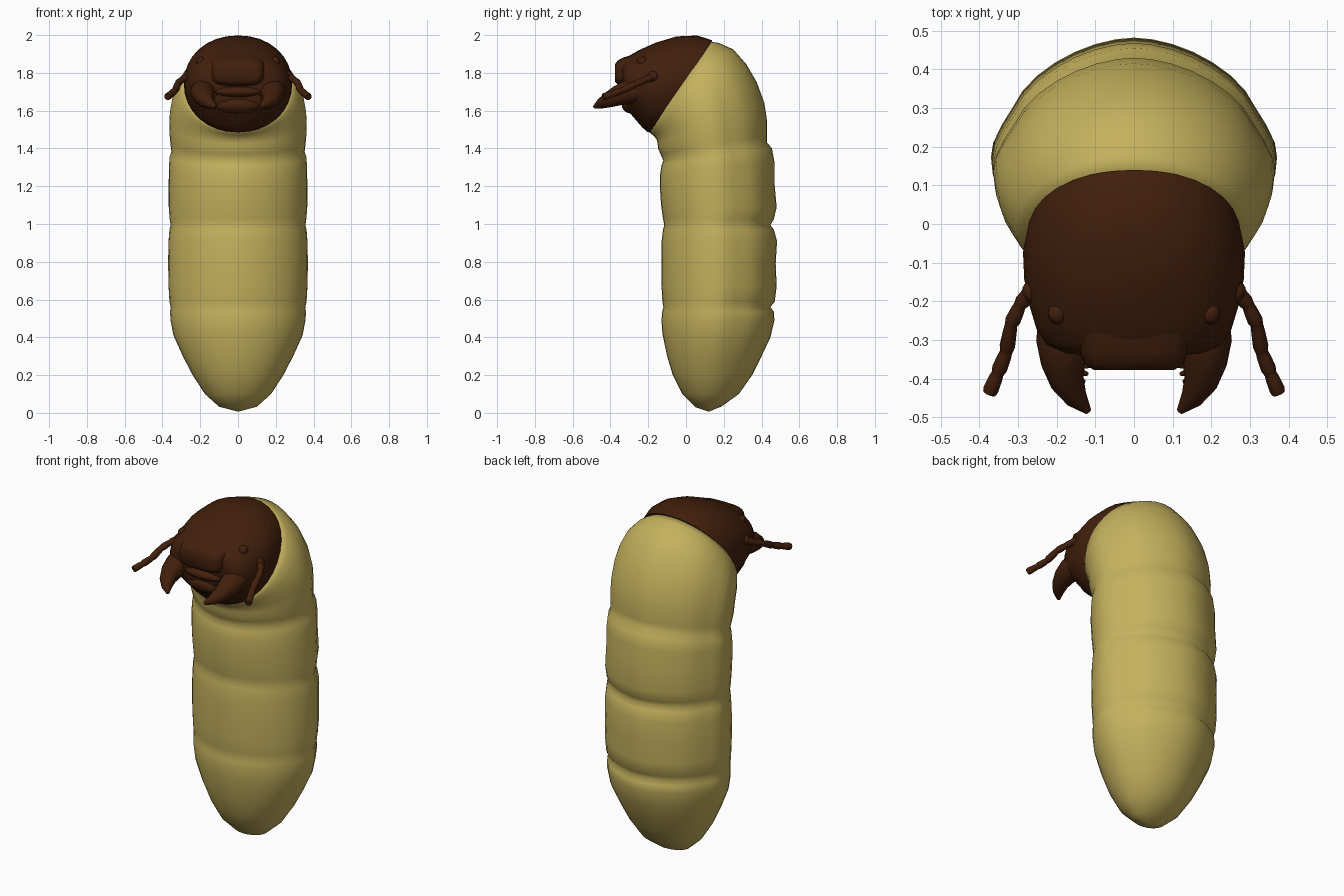
import bpy, bmesh, math
from mathutils import Vector

if "Cube" in bpy.data.objects:
    bpy.data.objects.remove(bpy.data.objects["Cube"])


def material(name, rgb):
    m = bpy.data.materials.new(name)
    m.diffuse_color = (*rgb, 1)
    m.use_nodes = True
    m.node_tree.nodes["Principled BSDF"].inputs["Base Color"].default_value = m.diffuse_color
    return m


CREAM = material("cream_skin", (0.56, 0.44, 0.11))
BROWN = material("dark_brown_shell", (0.054, 0.014, 0.0035))


def skin(name, rings, mat, angle=45):
    """Join equal-length rings of points into a closed smooth surface."""
    bm = bmesh.new()
    rows = [[bm.verts.new(p) for p in ring] for ring in rings]
    n = len(rows[0])
    for a, b in zip(rows, rows[1:]):
        for i in range(n):
            bm.faces.new((a[i], a[(i + 1) % n], b[(i + 1) % n], b[i]))
    bm.faces.new(rows[0])
    bm.faces.new(rows[-1])
    bmesh.ops.recalc_face_normals(bm, faces=bm.faces)
    return finish(name, bm, mat, angle)


def finish(name, bm, mat, angle=45):
    me = bpy.data.meshes.new(name)
    bm.to_mesh(me)
    bm.free()
    me.materials.append(mat)
    ob = bpy.data.objects.new(name, me)
    bpy.context.collection.objects.link(ob)
    bpy.context.view_layer.objects.active = ob
    ob.select_set(True)
    bpy.ops.object.shade_smooth_by_angle(angle=math.radians(angle))
    ob.select_set(False)
    return ob


def oval(front, back, width, n=32, front_exp=2.0, back_exp=2.0, dent=0.0):
    """Tilted oval spanning a front and a back (y, z) point."""
    f, b = Vector((0, *front)), Vector((0, *back))
    mid, half = (f + b) / 2, (b - f) / 2
    pts = []
    for i in range(n):
        t = 2 * math.pi * i / n
        c, s = math.cos(t), math.sin(t)
        e = 2 / (front_exp if s < 0 else back_exp)
        x = math.copysign(abs(c) ** e, c)
        y = math.copysign(abs(s) ** e, s)
        k = 1 - dent * math.exp(-((s - 0.42) / 0.16) ** 2)   # side crease
        pts.append(mid + Vector((x * width * k, 0, 0)) + half * y)
    return pts


def tube(name, path, mat, flat=1.0, n=10):
    """Tapered limb through (x, y, z, radius) points."""
    pts = [Vector(p[:3]) for p in path]
    rings = []
    for i, p in enumerate(path):
        d = (pts[min(i + 1, len(pts) - 1)] - pts[max(i - 1, 0)]).normalized()
        u = d.cross(Vector((0, 0, 1))).normalized()
        v = u.cross(d)
        rings.append([pts[i] + (u * math.cos(a) + v * math.sin(a) * flat) * p[3]
                      for a in (2 * math.pi * k / n for k in range(n))])
    return skin(name, rings, mat)


def ball(name, loc, size, mat):
    bm = bmesh.new()
    bmesh.ops.create_uvsphere(bm, u_segments=16, v_segments=10, radius=1)
    for v in bm.verts:
        v.co = Vector(loc) + Vector(c * s for c, s in zip(v.co, size))
    return finish(name, bm, mat)


# Body: front y, front z, back y, back z, half width
body = [
    (.115, .008, .125, .008, .005), (.05, .03, .19, .035, .10),
    (-.02, .10, .28, .10, .175), (-.07, .20, .35, .20, .24),
    (-.10, .30, .40, .30, .292), (-.125, .42, .447, .40, .342),
    (-.13, .49, .468, .49, .357), (-.126, .535, .465, .535, .36),
    (-.12, .56, .447, .56, .356),
    (-.125, .59, .47, .59, .363), (-.13, .68, .48, .67, .368),
    (-.13, .80, .475, .79, .37), (-.13, .90, .482, .91, .368),
    (-.122, .97, .465, .97, .363), (-.115, .995, .447, .995, .357),
    (-.122, 1.03, .465, 1.025, .362), (-.132, 1.10, .48, 1.09, .367),
    (-.138, 1.19, .468, 1.22, .367), (-.138, 1.26, .468, 1.33, .366),
    (-.13, 1.31, .455, 1.40, .362), (-.12, 1.335, .43, 1.43, .353),
    (-.135, 1.37, .43, 1.47, .357), (-.148, 1.40, .43, 1.54, .362),
    (-.15, 1.425, .415, 1.64, .364), (-.155, 1.445, .375, 1.75, .36),
    (-.165, 1.46, .32, 1.845, .35), (-.175, 1.47, .25, 1.925, .33),
    (-.188, 1.48, .175, 1.958, .305), (-.195, 1.49, .135, 1.965, .28),
]
rings = []
for fy, fz, by, bz, w in body:
    # Round tail and collar, pinched sides along the trunk
    k = max(0, min(1, (fz - .1) / .4, (1.49 - fz) / .06))
    rings.append(oval((fy, fz), (by, bz), w, 40, 2 - .08 * k, 2 - .2 * k, .035 * k))
skin("body", rings, CREAM, 80)

# Head capsule: lower y, lower z, upper y, upper z, half width
head = [
    (-.17, 1.51, .12, 1.94, .25), (-.19, 1.485, .14, 1.972, .275),
    (-.205, 1.487, .06, 1.998, .287), (-.235, 1.515, -.05, 1.993, .284),
    (-.265, 1.55, -.16, 1.96, .27), (-.295, 1.585, -.25, 1.92, .252),
    (-.315, 1.615, -.31, 1.885, .225), (-.325, 1.64, -.34, 1.86, .18),
    (-.325, 1.67, -.345, 1.83, .10),
]
skin("head", [oval(r[:2], r[2:4], r[4], 32, 2.1, 2.1) for r in head], BROWN)

# Face plate and mouth
plate = [oval((y, z0), (y, z1), w, 32, 3.5, 3.5)
         for y, z0, z1, w in ((-.27, 1.72, 1.90, .15), (-.33, 1.73, 1.882, .14),
                              (-.362, 1.74, 1.865, .128), (-.377, 1.755, 1.845, .105))]
skin("face_plate", plate, BROWN, 60)
ball("upper_lip", (0, -.31, 1.70), (.13, .05, .03), BROWN)
ball("lower_lip", (0, -.29, 1.63), (.13, .05, .045), BROWN)

for side, s in (("right", 1), ("left", -1)):
    ball(side + "_eye", (s * .197, -.232, 1.86), (.026, .028, .026), BROWN)

    # Hooked jaw with inner teeth
    tube(side + "_jaw", [(s * .185, -.22, 1.71, .06), (s * .184, -.30, 1.70, .069),
                         (s * .182, -.36, 1.68, .058), (s * .172, -.41, 1.657, .044),
                         (s * .148, -.452, 1.637, .029), (s * .118, -.485, 1.62, .009)],
         BROWN, flat=.95, n=14)
    for k in range(3):
        y, z = -.36 - .02 * k, 1.685 - .015 * k
        tube(side + f"_jaw_tooth_{k + 1}", [(s * .165, y, z, .02),
                                            (s * (.11 + .008 * k), y - .008, z, .004)],
             BROWN, n=8)

    # Jointed antenna, slightly pinched between its segments
    joints = [(.262, -.165, 1.785), (.295, -.21, 1.765), (.318, -.26, 1.745),
              (.33, -.33, 1.71), (.352, -.385, 1.69), (.375, -.44, 1.672)]
    path = []
    for a, b in zip(joints, joints[1:]):
        a, b = Vector(a), Vector(b)
        for t, r in ((.04, .016), (.25, .018), (.8, .02), (.97, .017)):
            p = a.lerp(b, t)
            path.append((s * p.x, p.y, p.z, r))
    tube(side + "_antenna", path, BROWN)
    ball(side + "_antenna_base", (s * .262, -.175, 1.78), (.028, .03, .03), BROWN)
